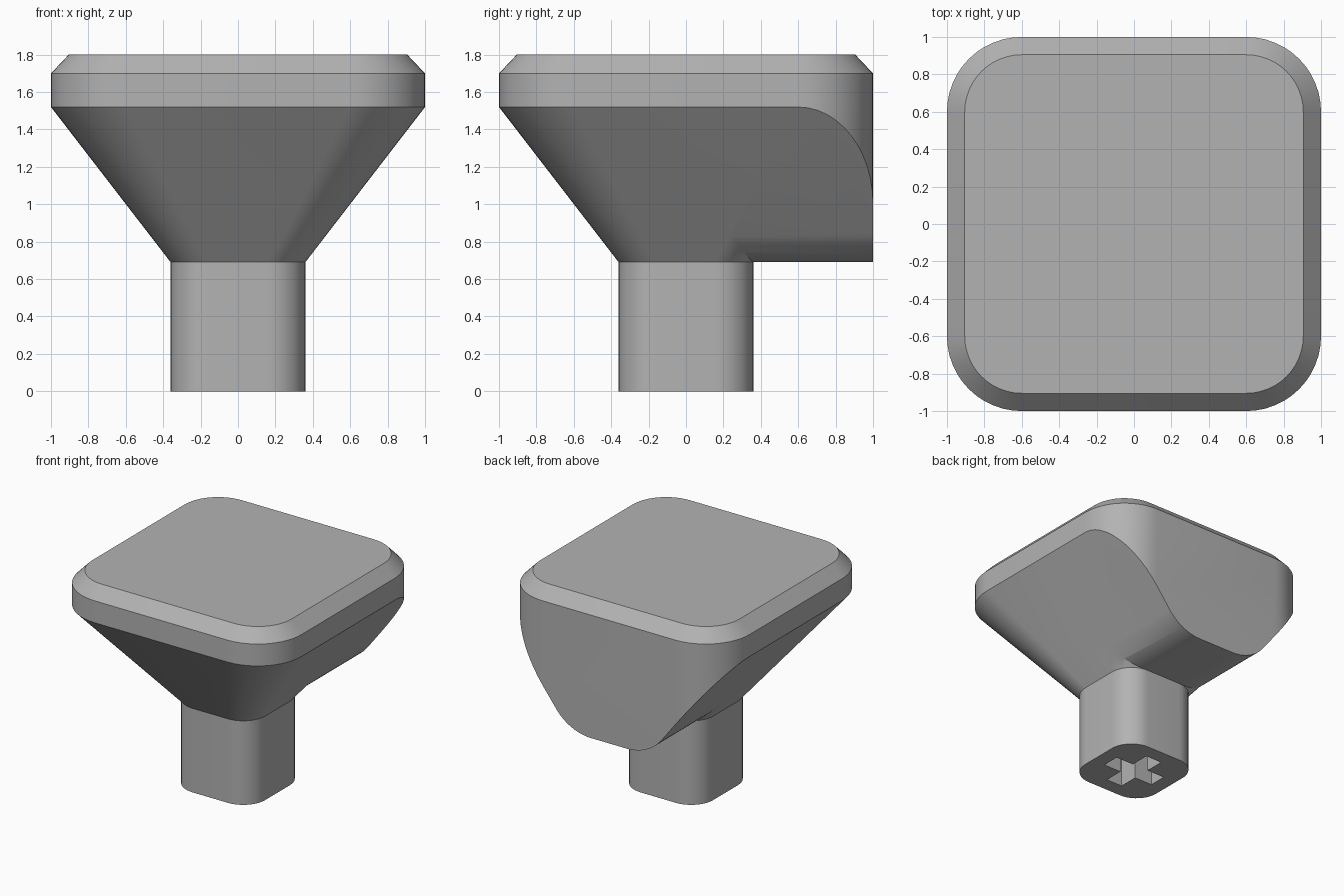
import bpy, bmesh, math

STEP = 12                       # segments per rounded corner
NECK, RIM, SHOULDER, TOP = 0.69, 1.52, 1.70, 1.80

if "Cube" in bpy.data.objects:
    bpy.data.objects.remove(bpy.data.objects["Cube"], do_unlink=True)

grey = bpy.data.materials.new("plain_grey")
grey.use_nodes = True
colour = (0.45, 0.45, 0.45, 1)
grey.diffuse_color = colour
grey.node_tree.nodes["Principled BSDF"].inputs["Base Color"].default_value = colour


def rounded_square(half, radius, z):
    pts = []
    for corner in range(4):
        start = corner * math.pi / 2
        cx = (half - radius) * (1 if corner in (0, 3) else -1)
        cy = (half - radius) * (1 if corner < 2 else -1)
        for i in range(STEP + 1):
            a = start + i / STEP * math.pi / 2
            pts.append((cx + radius * math.cos(a), cy + radius * math.sin(a), z))
    return pts


def skin(name, rings):
    """Solid through matching closed rings, capped at both ends."""
    bm = bmesh.new()
    loops = [[bm.verts.new(p) for p in ring] for ring in rings]
    n = len(loops[0])
    for a, b in zip(loops, loops[1:]):
        for i in range(n):
            j = (i + 1) % n
            bm.faces.new((a[i], a[j], b[j], b[i]))
    bm.faces.new(loops[0][::-1])
    bm.faces.new(loops[-1])
    bmesh.ops.recalc_face_normals(bm, faces=bm.faces)
    mesh = bpy.data.meshes.new(name)
    bm.to_mesh(mesh)
    bm.free()
    mesh.materials.append(grey)
    obj = bpy.data.objects.new(name, mesh)
    bpy.context.collection.objects.link(obj)
    return obj


def combine(target, tool, operation):
    mod = target.modifiers.new("combine", "BOOLEAN")
    mod.operation, mod.solver, mod.object = operation, "EXACT", tool
    bpy.context.view_layer.objects.active = target
    bpy.ops.object.modifier_apply(modifier=mod.name)
    bpy.data.objects.remove(tool, do_unlink=True)


# Stem, flared neck, rim and bevelled top
body = skin("keycap_body", [
    rounded_square(0.36, 0.2, 0),
    rounded_square(0.36, 0.2, NECK),
    rounded_square(1, 0.4, RIM),
    rounded_square(1, 0.4, SHOULDER),
    rounded_square(0.905, 0.305, TOP)])

# Rear keel: V profile with rounded bottom, trimmed to the rim outline
slope = math.atan2(RIM - NECK, 1 - 0.36)
fillet = 0.4
cx = 0.36 - fillet * math.tan(slope / 2)
half = [(cx + fillet * math.sin(a), NECK + fillet * (1 - math.cos(a)))
        for a in (slope * i / STEP for i in range(STEP + 1))] + [(1, RIM)]
profile = [(-x, z) for x, z in reversed(half)] + half
keel = skin("rear_keel", [[(x, y, z) for x, z in profile] for y in (0, 1.2)])
combine(keel, skin("rim_outline", [rounded_square(1, 0.4, z) for z in (0.5, 1.6)]), "INTERSECT")
combine(body, keel, "UNION")

# Cross-shaped socket under the stem
L, W = 0.24, 0.075
quarter = [(L, -W), (L, W), (W, W)]
cross = []
for turn in range(4):
    c, s = round(math.cos(turn * math.pi / 2)), round(math.sin(turn * math.pi / 2))
    cross += [(x * c - y * s, x * s + y * c) for x, y in quarter]
combine(body, skin("cross_socket", [[(x, y, z) for x, y in cross] for z in (-0.1, 0.45)]), "DIFFERENCE")

# Smooth corners, crisp edges
bpy.ops.object.select_all(action="DESELECT")
body.select_set(True)
bpy.context.view_layer.objects.active = body
bpy.ops.object.shade_smooth_by_angle(angle=math.radians(25))
